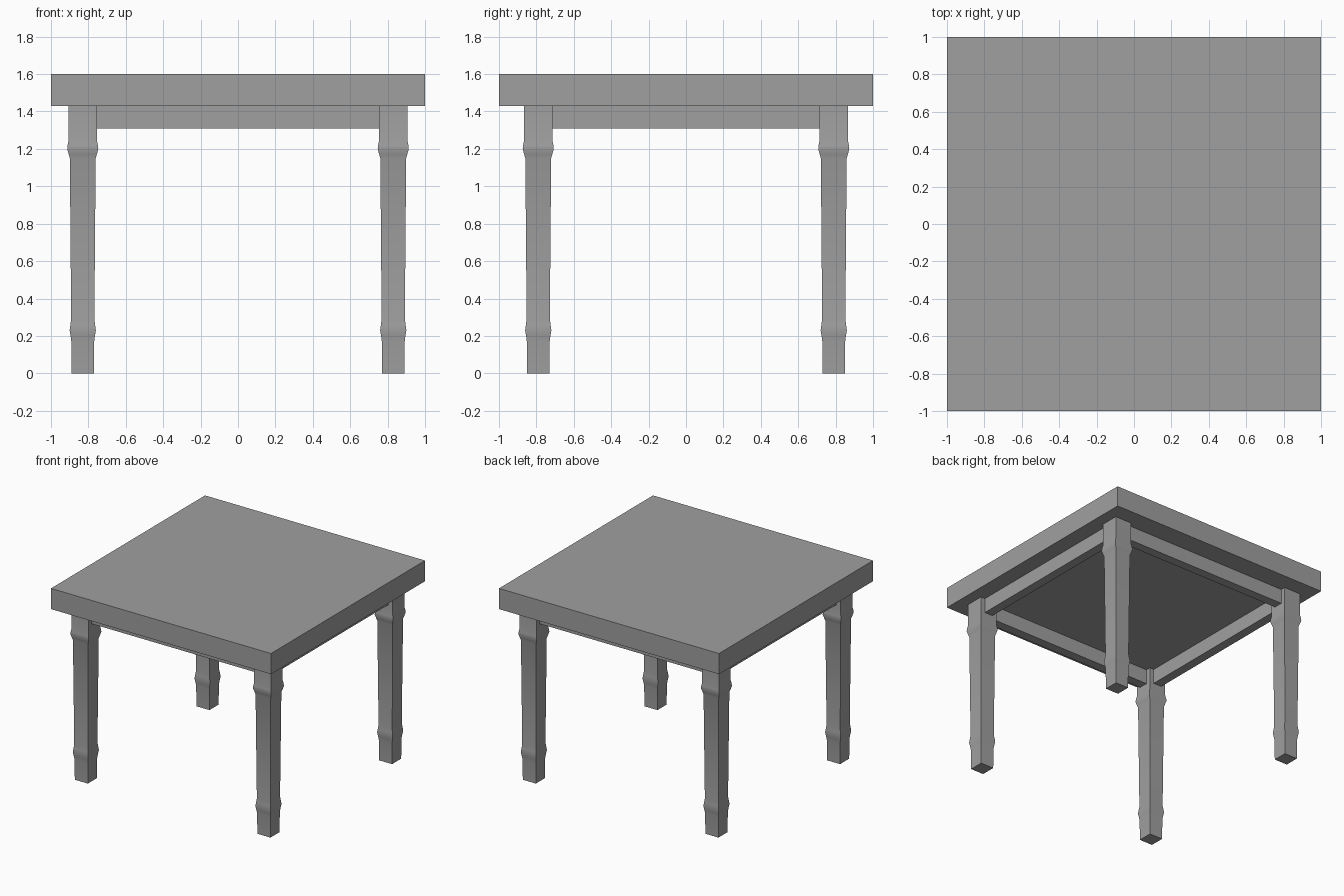
import bpy
import bmesh
import math

cube = bpy.data.objects.get("Cube")
if cube:
    bpy.data.objects.remove(cube, do_unlink=True)

GREY = (0.35, 0.35, 0.35, 1.0)
grey = bpy.data.materials.new("plain grey")
grey.use_nodes = True
grey.diffuse_color = GREY
grey.node_tree.nodes["Principled BSDF"].inputs["Base Color"].default_value = GREY


def add_object(name, bm):
    bmesh.ops.recalc_face_normals(bm, faces=bm.faces)
    mesh = bpy.data.meshes.new(name)
    bm.to_mesh(mesh)
    bm.free()
    mesh.materials.append(grey)
    obj = bpy.data.objects.new(name, mesh)
    bpy.context.collection.objects.link(obj)
    return obj


def box(name, size, centre):
    bm = bmesh.new()
    bmesh.ops.create_cube(bm, size=1)
    bmesh.ops.scale(bm, vec=size, verts=bm.verts)
    bmesh.ops.translate(bm, vec=centre, verts=bm.verts)
    return add_object(name, bm)


def square_leg(name, profile, x, y):
    """Stack square rings of (height, half width) into a capped leg."""
    bm = bmesh.new()
    corners = [(-1, -1), (1, -1), (1, 1), (-1, 1)]
    rings = [[bm.verts.new((x + cx * w, y + cy * w, z)) for cx, cy in corners]
             for z, w in profile]
    for low, high in zip(rings, rings[1:]):
        for i in range(4):
            j = (i + 1) % 4
            bm.faces.new((low[i], low[j], high[j], high[i]))
    bm.faces.new(rings[0])
    bm.faces.new(rings[-1])
    return add_object(name, bm)


# Table top
TOP_Z, UNDER_Z, APRON_Z = 1.6, 1.43, 1.31
box("table_top", (2, 2, TOP_Z - UNDER_Z), (0, 0, (TOP_Z + UNDER_Z) / 2))

# Tapered legs with a rounded bead near the top and the foot
LEG_X, LEG_Y = 0.83, 0.79
profile = [(0, 0.059), (0.17, 0.061), (0.20, 0.065), (0.23, 0.07),
           (0.26, 0.066), (0.29, 0.062), (1.15, 0.069), (1.17, 0.075),
           (1.20, 0.083), (1.22, 0.081), (1.245, 0.076), (UNDER_Z, 0.076)]
for sy, end in ((-1, "front"), (1, "back")):
    for sx, side in ((-1, "right"), (1, "left")):
        leg = square_leg(f"{end}_{side}_leg", profile, sx * LEG_X, sy * LEG_Y)
        bpy.ops.object.select_all(action="DESELECT")
        leg.select_set(True)
        bpy.context.view_layer.objects.active = leg
        bpy.ops.object.shade_smooth_by_angle(angle=math.radians(40))

# Apron rails between the legs
THICK = 0.075
height, middle = UNDER_Z - APRON_Z, (UNDER_Z + APRON_Z) / 2
for s, end, side in ((-1, "front", "right"), (1, "back", "left")):
    box(f"{end}_apron", (2 * LEG_X - 0.1, THICK, height), (0, s * LEG_Y, middle))
    box(f"{side}_apron", (THICK, 2 * LEG_Y - 0.1, height), (s * LEG_X, 0, middle))
